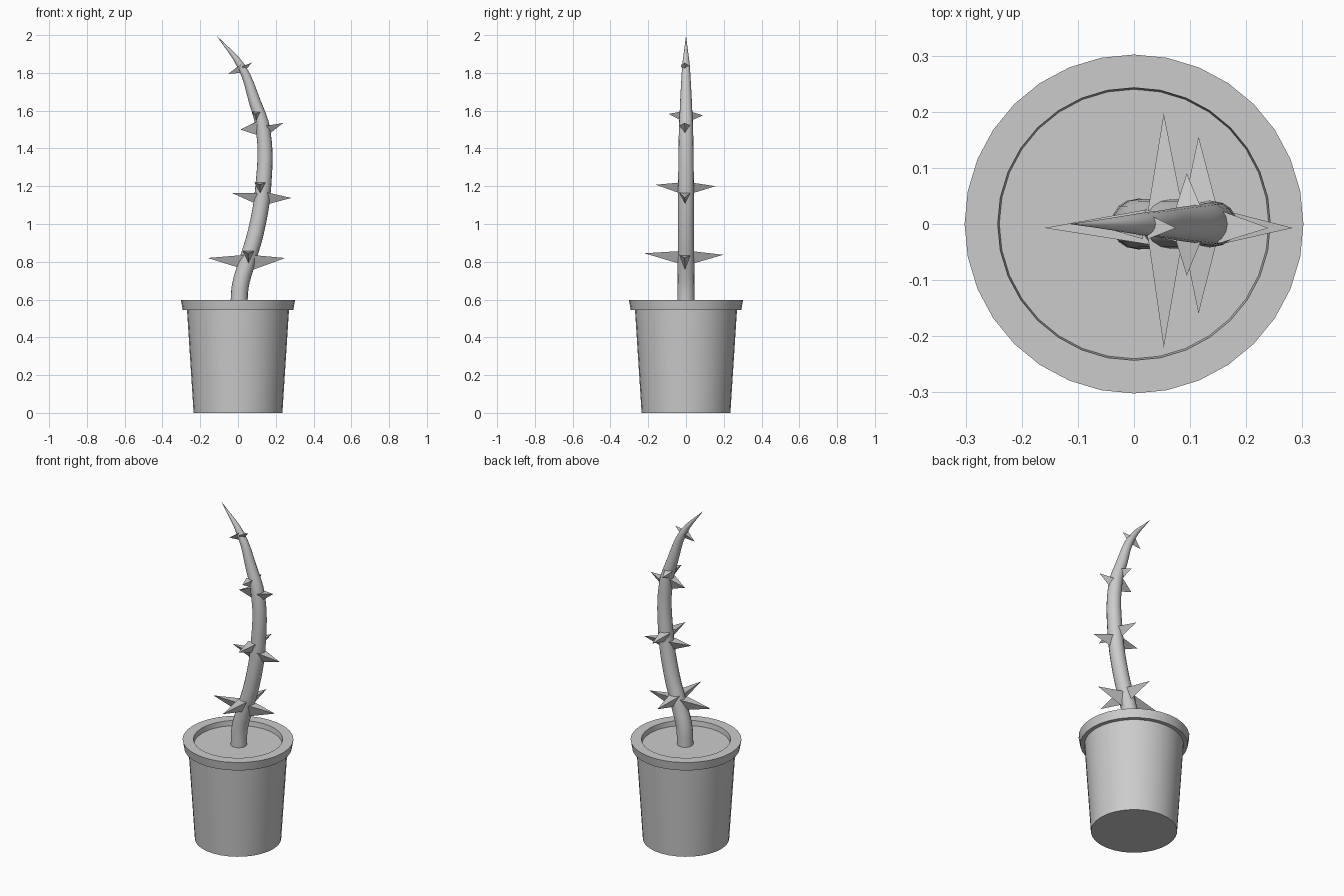
import bpy, bmesh, math
from mathutils import Vector

cube = bpy.data.objects.get("Cube")
if cube:
    bpy.data.objects.remove(cube, do_unlink=True)

grey = bpy.data.materials.new("clay grey")
grey.use_nodes = True
colour = (0.6, 0.6, 0.6, 1)
grey.diffuse_color = colour
grey.node_tree.nodes["Principled BSDF"].inputs["Base Color"].default_value = colour


def select_only(obj):
    bpy.ops.object.select_all(action='DESELECT')
    obj.select_set(True)
    bpy.context.view_layer.objects.active = obj


def add_mesh(name, bm):
    bmesh.ops.recalc_face_normals(bm, faces=bm.faces)
    mesh = bpy.data.meshes.new(name)
    bm.to_mesh(mesh)
    bm.free()
    mesh.materials.append(grey)
    obj = bpy.data.objects.new(name, mesh)
    bpy.context.collection.objects.link(obj)
    return obj


def smooth(obj):
    select_only(obj)
    bpy.ops.object.shade_smooth_by_angle(angle=math.radians(35))


# Pot: one turned profile with rim and sunken soil
SIDES = 32
profile = [(0.235, 0), (0.27, 0.545), (0.293, 0.545), (0.302, 0.597),
           (0.243, 0.597), (0.24, 0.567)]
bm = bmesh.new()
rings = []
for r, z in profile:
    angles = [2 * math.pi * i / SIDES for i in range(SIDES)]
    rings.append([bm.verts.new((r * math.cos(a), r * math.sin(a), z)) for a in angles])
for low, high in zip(rings, rings[1:]):
    for i in range(SIDES):
        j = (i + 1) % SIDES
        bm.faces.new((low[i], low[j], high[j], high[i]))
bm.faces.new(rings[0])
bm.faces.new(rings[-1])
smooth(add_mesh("pot", bm))

# Stem: tapered curve through (x, z, radius)
path = [(0.005, 0.56, 0.045), (0.012, 0.67, 0.045), (0.045, 0.79, 0.044),
        (0.095, 0.96, 0.043), (0.134, 1.2, 0.042), (0.133, 1.5, 0.038),
        (0.088, 1.65, 0.031), (0.02, 1.83, 0.021), (-0.112, 1.995, 0.0005)]
curve = bpy.data.curves.new("stem", 'CURVE')
curve.dimensions = '3D'
curve.bevel_depth = 1.0
curve.bevel_resolution = 6
curve.resolution_u = 4
curve.use_fill_caps = True
spline = curve.splines.new('BEZIER')
spline.bezier_points.add(len(path) - 1)
for point, (x, z, r) in zip(spline.bezier_points, path):
    point.co = (x, 0, z)
    point.radius = r
    point.handle_left_type = point.handle_right_type = 'AUTO'
curve.materials.append(grey)
stem = bpy.data.objects.new("stem", curve)
bpy.context.collection.objects.link(stem)
select_only(stem)
bpy.ops.object.convert(target='MESH')
smooth(bpy.context.object)


# Thorns: three-sided spikes, flat on top with the keel below
def thorn(name, base, tip, half_width, height):
    base, tip = Vector(base), Vector(tip)
    out = tip - base
    side = Vector((-out.y, out.x, 0)).normalized() * half_width
    bm = bmesh.new()
    a, b, c, d = [bm.verts.new(p) for p in
                  (base + side, base - side, base - Vector((0, 0, height)), tip)]
    for face in ((a, b, c), (a, b, d), (b, c, d), (c, a, d)):
        bm.faces.new(face)
    add_mesh(name, bm)


# Side thorns: base x, base top z, tip x, tip z, half width, height
side_thorns = [(0.03, 0.836, -0.16, 0.82, 0.032, 0.075),
               (0.075, 0.836, 0.25, 0.82, 0.032, 0.08),
               (0.1, 1.165, -0.03, 1.163, 0.032, 0.06),
               (0.15, 1.168, 0.283, 1.138, 0.032, 0.065),
               (0.105, 1.545, 0.012, 1.5, 0.03, 0.075),
               (0.15, 1.52, 0.24, 1.535, 0.03, 0.055),
               (0.015, 1.845, -0.052, 1.795, 0.022, 0.045),
               (0.025, 1.835, 0.075, 1.855, 0.022, 0.035)]
for n, (bx, bz, tx, tz, w, h) in enumerate(side_thorns):
    thorn(f"side_thorn_{n + 1}", (bx, -0.005, bz), (tx, -0.007, tz), w, h)

# Front and back thorns: x, top z, front reach, back reach, half width, height
cross_thorns = [(0.053, 0.857, 0.22, 0.197, 0.031, 0.07),
                (0.115, 1.22, 0.16, 0.156, 0.031, 0.06),
                (0.094, 1.595, 0.092, 0.09, 0.024, 0.048)]
for n, (x, z, front, back, w, h) in enumerate(cross_thorns):
    thorn(f"front_thorn_{n + 1}", (x + 0.003, -0.025, z), (x, -front, z - 0.012), w, h)
    thorn(f"back_thorn_{n + 1}", (x + 0.003, 0.025, z), (x, back, z - 0.02), w, h)
